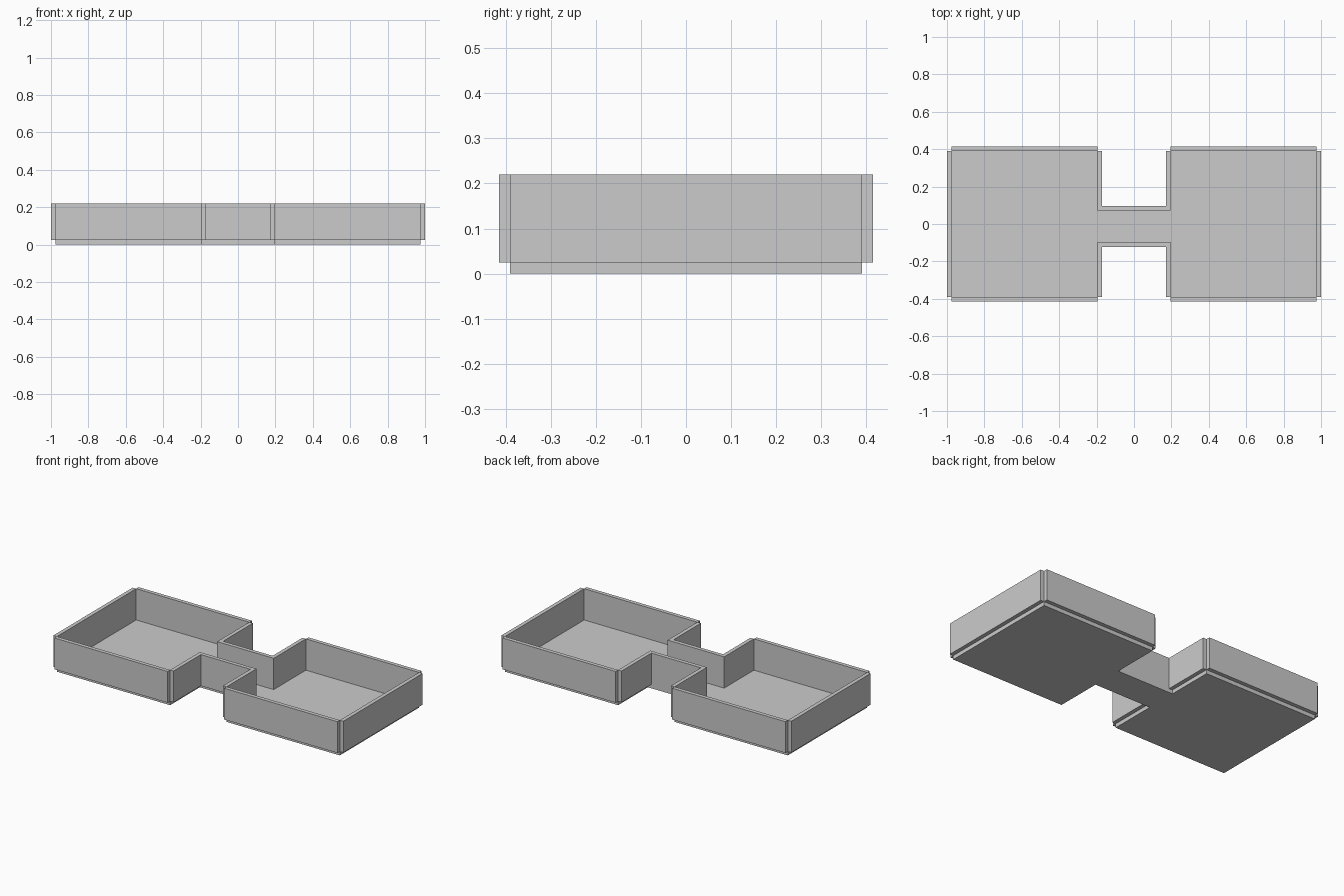
import bpy
import bmesh

if "Cube" in bpy.data.objects:
    bpy.data.objects.remove(bpy.data.objects["Cube"])

U = 1 / 5.125        # floor module
T = U / 8            # slab and wall thickness
H = U + T            # top of the walls


def prism(name, outline, z0, z1):
    bm = bmesh.new()
    face = bm.faces.new([bm.verts.new((x, y, z0)) for x, y in outline])
    new = bmesh.ops.extrude_face_region(bm, geom=[face])["geom"]
    bmesh.ops.translate(bm, vec=(0, 0, z1 - z0),
                        verts=[v for v in new if isinstance(v, bmesh.types.BMVert)])
    bmesh.ops.recalc_face_normals(bm, faces=bm.faces[:])
    mesh = bpy.data.meshes.new(name)
    bm.to_mesh(mesh)
    bm.free()
    obj = bpy.data.objects.new(name, mesh)
    bpy.context.collection.objects.link(obj)
    return obj


def wall(name, x0, x1, y0, y1):
    x0, x1 = sorted((x0, x1))
    y0, y1 = sorted((y0, y1))
    return prism(name, [(x0, y0), (x1, y0), (x1, y1), (x0, y1)], T, H)


# Floor slab: two rooms joined by a corridor
L, W, N, C = 5 * U, 2 * U, U, U / 2
prism("floor", [(-L, -W), (-N, -W), (-N, -C), (N, -C), (N, -W), (L, -W),
                (L, W), (N, W), (N, C), (-N, C), (-N, W), (-L, W)], 0, T)

# Room walls, standing just outside the floor edge
for side, s in (("left", -1), ("right", 1)):
    wall(f"{side}_end_wall", s * L, s * (L + T), -W, W)
    wall(f"{side}_back_wall", s * N, s * L, W, W + T)
    wall(f"{side}_front_wall", s * N, s * L, -W, -W - T)
    wall(f"{side}_inner_wall_back", s * N, s * (N - T), C, W)
    wall(f"{side}_inner_wall_front", s * N, s * (N - T), -C - T, -W)

# Corridor walls: the back one sits on the floor, the front one outside it
wall("corridor_back_wall", -N, N, C - T, C)
wall("corridor_front_wall", -N, N, -C - T, -C)
